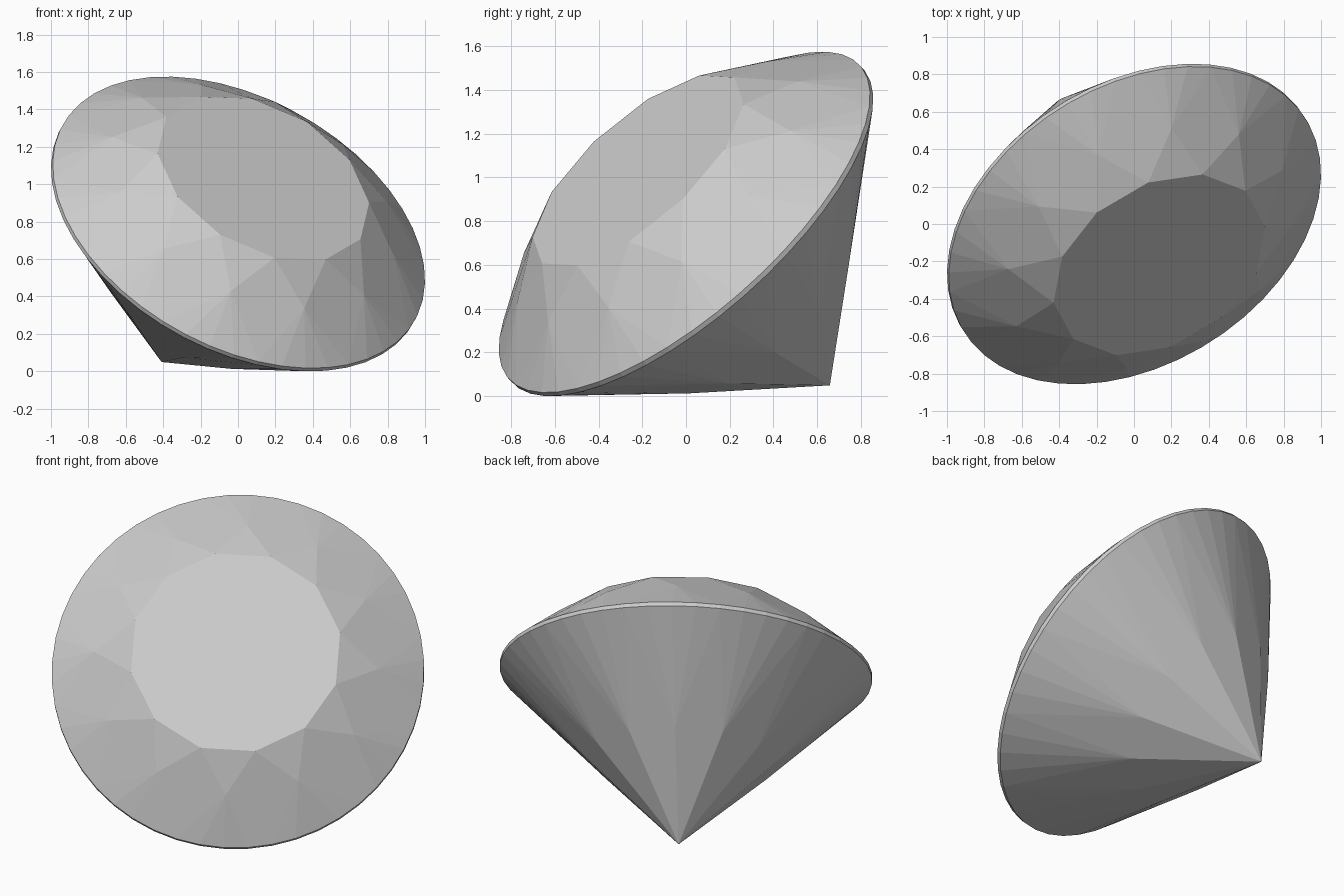
import bpy, bmesh, math
from mathutils import Vector, Matrix

if "Cube" in bpy.data.objects:
    bpy.data.objects.remove(bpy.data.objects["Cube"])

N = 12                      # main facets around the stone
SUB = 4                     # girdle segments per main facet
R, TABLE_R = 1.077, 0.615   # girdle and table radius
TABLE_H, CULET_H, GIRDLE = 0.355, -1.07, 0.012

# tilted frame: stone axis, and the direction of one table corner
axis = Vector((0.382, -0.615, 0.69)).normalized()
u = Vector((-0.92, -0.331, 0.214))
u = (u - axis * u.dot(axis)).normalized()
v = axis.cross(u)
frame = Matrix((u, v, axis)).transposed()

bm = bmesh.new()


def ring(count, radius, height, offset=0.0):
    step = 2 * math.pi / count
    return [bm.verts.new(frame @ Vector((radius * math.cos((i + offset) * step),
                                         radius * math.sin((i + offset) * step),
                                         height))) for i in range(count)]


table = ring(N, TABLE_R, TABLE_H)
crown = ring(N, 0.825, 0.212, 0.5)
girdle_top = ring(N * SUB, R, GIRDLE)
girdle_low = ring(N * SUB, R, -GIRDLE)
pavilion = ring(N, 0.54, -0.557, 0.5)
culet = bm.verts.new(frame @ Vector((0, 0, CULET_H)))

bm.faces.new(table)
for i in range(N):
    j = (i + 1) % N
    # star facet, crown kite and pavilion kite
    bm.faces.new((table[i], crown[i], table[j]))
    bm.faces.new((table[i], crown[i - 1], girdle_top[i * SUB], crown[i]))
    bm.faces.new((culet, pavilion[i], girdle_low[i * SUB], pavilion[i - 1]))
    # girdle band with the small facets above and below it
    for k in range(SUB):
        a = i * SUB + k
        b = (a + 1) % (N * SUB)
        bm.faces.new((crown[i], girdle_top[a], girdle_top[b]))
        bm.faces.new((girdle_top[a], girdle_low[a], girdle_low[b], girdle_top[b]))
        bm.faces.new((pavilion[i], girdle_low[b], girdle_low[a]))

bmesh.ops.recalc_face_normals(bm, faces=bm.faces)
# rest the stone on the ground
low = min(p.co.z for p in bm.verts)
bmesh.ops.translate(bm, verts=bm.verts, vec=(0, 0, -low))

mesh = bpy.data.meshes.new("cut_gemstone")
bm.to_mesh(mesh)
bm.free()
gem = bpy.data.objects.new("cut_gemstone", mesh)
bpy.context.collection.objects.link(gem)
